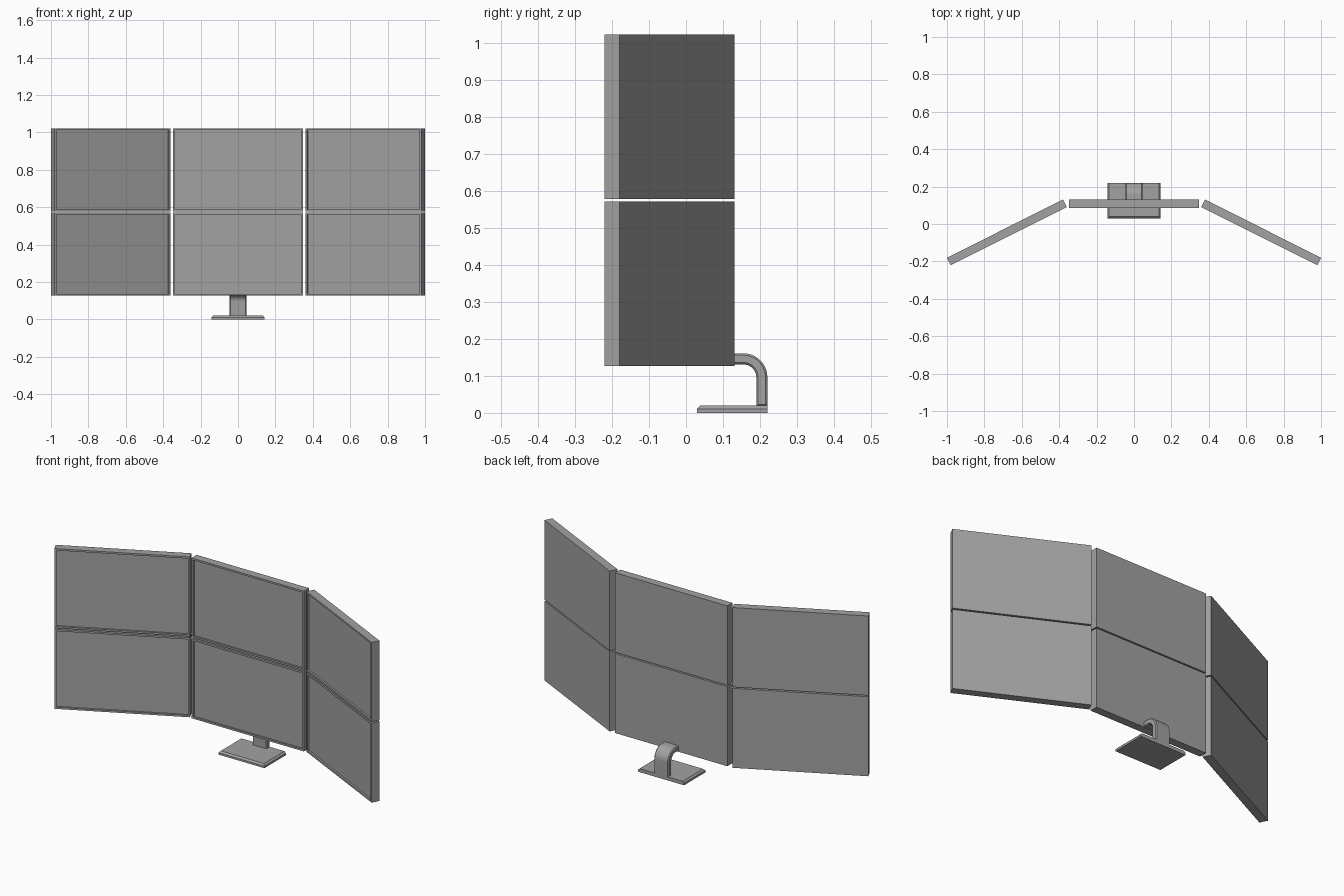
import bpy, bmesh, math
from mathutils import Matrix, Vector

cube = bpy.data.objects.get("Cube")
if cube:
    bpy.data.objects.remove(cube, do_unlink=True)

GREY = (0.36, 0.36, 0.36, 1)
grey = bpy.data.materials.new("mid_grey")
grey.use_nodes = True
grey.diffuse_color = GREY
grey.node_tree.nodes["Principled BSDF"].inputs["Base Color"].default_value = GREY


def finish(bm, name, smooth=False):
    bmesh.ops.recalc_face_normals(bm, faces=bm.faces[:])
    mesh = bpy.data.meshes.new(name)
    bm.to_mesh(mesh)
    bm.free()
    mesh.materials.append(grey)
    ob = bpy.data.objects.new(name, mesh)
    bpy.context.collection.objects.link(ob)
    if smooth:
        bpy.ops.object.select_all(action="DESELECT")
        ob.select_set(True)
        bpy.context.view_layer.objects.active = ob
        bpy.ops.object.shade_smooth_by_angle(angle=math.radians(30))
    return ob


def box(size):
    bm = bmesh.new()
    bmesh.ops.create_cube(bm, size=1)
    bmesh.ops.scale(bm, vec=size, verts=bm.verts[:])
    return bm


# Monitors: slabs with the screen recessed behind a thin bezel
WIDTH, DEPTH, HEIGHT = 0.694, 0.045, 0.444
BEZEL, RECESS = 0.014, 0.01


def monitor(name, location, angle):
    bm = box((WIDTH, DEPTH, HEIGHT))
    front = min(bm.faces, key=lambda f: f.calc_center_median().y)
    bmesh.ops.inset_region(bm, faces=[front], thickness=BEZEL)
    wall = bmesh.ops.extrude_discrete_faces(bm, faces=[front])["faces"][0]
    bmesh.ops.translate(bm, vec=(0, RECESS, 0), verts=wall.verts[:])
    ob = finish(bm, name)
    ob.matrix_world = Matrix.Translation(location) @ Matrix.Rotation(angle, 4, "Z")


TILT = math.radians(26.6)
for row, z in (("lower", 0.349), ("upper", 0.8)):
    monitor(row + "_centre_monitor", (0, 0.108, z), 0)
    for side, s in (("left", 1), ("right", -1)):
        monitor(f"{row}_{side}_monitor", (s * 0.68, -0.045, z), -s * TILT)

# Base plate: upper front and side edges chamfered, rear edge square
bm = box((0.284, 0.19, 0.02))
edges = [e for e in bm.edges
         if all(v.co.z > 0 for v in e.verts) and not all(v.co.y > 0 for v in e.verts)]
bmesh.ops.bevel(bm, geom=edges, offset=0.009, segments=1, affect="EDGES")
finish(bm, "base_plate").location = (0, 0.125, 0.01)

# Neck: flat bar bent from the base up and forward into the lower monitor
BEND = Vector((0, 0.155, 0.096))
HALF, STEPS = 0.045, 10


def arc(radius):
    turns = [math.pi / 2 * i / STEPS for i in range(STEPS + 1)]
    return [BEND + radius * Vector((0, math.cos(t), math.sin(t))) for t in turns]


outer, inner = arc(0.065), arc(0.035)
profile = [Vector((0, 0.22, 0.018))] + outer + [Vector((0, 0.125, outer[-1].z))]
profile += [Vector((0, 0.125, inner[-1].z))] + inner[::-1] + [Vector((0, 0.19, 0.018))]
bm = bmesh.new()
side = bm.faces.new([bm.verts.new(p - Vector((HALF, 0, 0))) for p in profile])
moved = bmesh.ops.extrude_face_region(bm, geom=[side])["geom"]
bmesh.ops.translate(bm, vec=(2 * HALF, 0, 0),
                    verts=[g for g in moved if isinstance(g, bmesh.types.BMVert)])
bmesh.ops.recalc_face_normals(bm, faces=bm.faces[:])
rims = [e for e in bm.edges if abs(e.verts[0].co.x - e.verts[1].co.x) < HALF]
bmesh.ops.bevel(bm, geom=rims, offset=0.005, segments=1, affect="EDGES")
finish(bm, "bent_neck", smooth=True)
